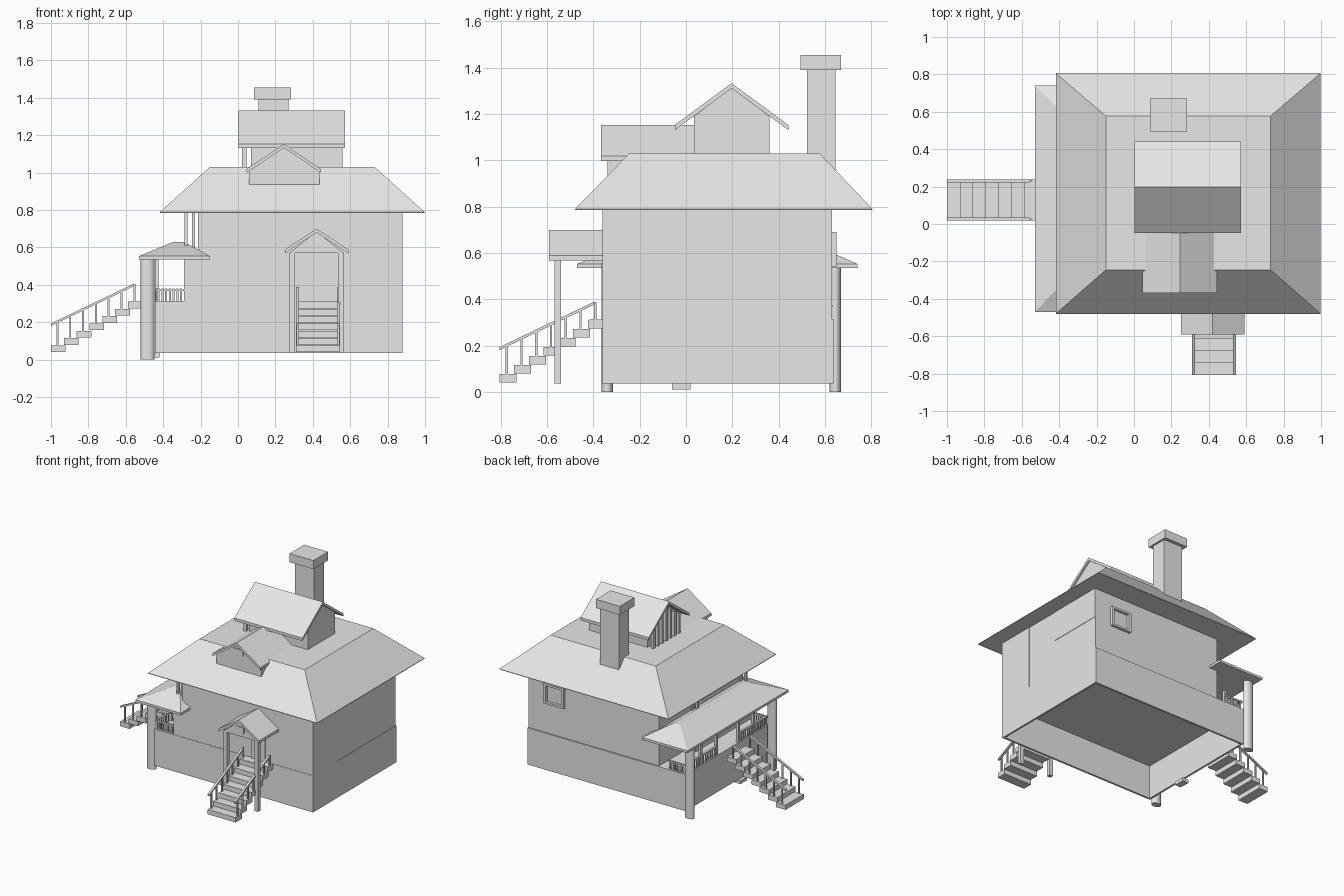
import bpy, bmesh, math
from mathutils import Matrix, Vector

cube = bpy.data.objects.get("Cube")
if cube:
    bpy.data.objects.remove(cube)

grey = bpy.data.materials.new("plain_grey")
grey.use_nodes = True
grey.diffuse_color = (0.8, 0.8, 0.8, 1)
grey.node_tree.nodes["Principled BSDF"].inputs["Base Color"].default_value = (0.8, 0.8, 0.8, 1)


def finish(name, bm):
    bmesh.ops.recalc_face_normals(bm, faces=bm.faces)
    mesh = bpy.data.meshes.new(name)
    bm.to_mesh(mesh)
    bm.free()
    mesh.materials.append(grey)
    obj = bpy.data.objects.new(name, mesh)
    bpy.context.collection.objects.link(obj)
    return obj


def boxes(name, *spans):
    """One object from any number of boxes given as (x, X, y, Y, z, Z)."""
    bm = bmesh.new()
    for x, X, y, Y, z, Z in spans:
        size = Matrix.Diagonal((X - x, Y - y, Z - z, 1))
        mid = Matrix.Translation(((x + X) / 2, (y + Y) / 2, (z + Z) / 2))
        bmesh.ops.create_cube(bm, size=1, matrix=mid @ size)
    return finish(name, bm)


def prism(name, profile, axis, a, b):
    """Extrude a profile along x (points are y, z) or along y (points are x, z)."""
    def place(p, t):
        return (t, p[0], p[1]) if axis == "x" else (p[0], t, p[1])
    bm = bmesh.new()
    face = bm.faces.new([bm.verts.new(place(p, a)) for p in profile])
    moved = bmesh.ops.extrude_face_region(bm, geom=[face])["geom"]
    shift = Vector(place((0, 0), b - a))
    bmesh.ops.translate(bm, vec=shift, verts=[v for v in moved if isinstance(v, bmesh.types.BMVert)])
    bm.faces.ensure_lookup_table()
    return finish(name, bm)


def hip_roof(name, low, high, z, Z, lip):
    """Hipped roof with a thin vertical eave edge; low and high are (x, X, y, Y)."""
    bm = bmesh.new()
    rings = []
    for (x, X, y, Y), h in ((low, z), (low, z + lip), (high, Z)):
        rings.append([bm.verts.new((*c, h)) for c in ((x, y), (X, y), (X, Y), (x, Y))])
    for r, s in zip(rings, rings[1:]):
        for i in range(4):
            j = (i + 1) % 4
            bm.faces.new((r[i], r[j], s[j], s[i]))
    bm.faces.new(rings[0])
    bm.faces.new(rings[-1])
    return finish(name, bm)


def gable_roof(name, mid, half, eave, peak, thick, axis, a, b):
    outer = [(mid - half, eave), (mid, peak), (mid + half, eave)]
    inner = [(u, h - thick) for u, h in reversed(outer)]
    return prism(name, outer + inner, axis, a, b)


def column(name, x, y, rx, ry, z, Z):
    bm = bmesh.new()
    bmesh.ops.create_cone(bm, cap_ends=True, segments=24, radius1=1, radius2=1, depth=1,
                          matrix=Matrix.Translation((x, y, (z + Z) / 2))
                          @ Matrix.Diagonal((rx, ry, Z - z, 1)))
    obj = finish(name, bm)
    bpy.ops.object.select_all(action="DESELECT")
    bpy.context.view_layer.objects.active = obj
    obj.select_set(True)
    bpy.ops.object.shade_smooth_by_angle()


def stairs(name, axis, start, end, side_a, side_b):
    """Floating steps climbing along an axis, with a sloped handrail on each side."""
    def span(u, U, v, V, z, Z):
        return (u, U, v, V, z, Z) if axis == "x" else (v, V, u, U, z, Z)
    count, run = 7, (end - start) / 7
    steps, posts = [], []
    for i in range(count):
        u, top = start + i * run, 0.076 + i * 0.039
        steps.append(span(u, u + run * 1.15, side_a, side_b, top - 0.036, top))
        p = u + run * 0.5
        rail = 0.19 + 0.48 * (p - start)
        for v in (side_a + 0.008, side_b - 0.008):
            posts.append(span(p - 0.005, p + 0.005, v - 0.005, v + 0.005, top, rail))
    boxes(name + "_steps", *steps)
    boxes(name + "_rail_posts", *posts)
    top_end = end - 0.04
    rise = 0.19 + 0.48 * (top_end - start)
    profile = [(start, 0.18), (start, 0.193), (top_end, rise + 0.003), (top_end, rise - 0.01)]
    for side, v in (("near", side_a), ("far", side_b - 0.016)):
        prism(f"{name}_handrail_{side}", profile, "y" if axis == "x" else "x", v, v + 0.016)


# Hollow base skirt with the floor slab over it
boxes("base_walls",
      (-0.445, 0.88, -0.36, -0.345, 0.035, 0.312), (-0.445, 0.88, 0.625, 0.64, 0.035, 0.312),
      (-0.445, -0.43, -0.36, 0.64, 0.035, 0.312), (0.865, 0.88, -0.36, 0.64, 0.035, 0.312))
boxes("floor_slab", (-0.44, 0.875, -0.355, 0.635, 0.29, 0.312))
boxes("base_drain", (-0.47, -0.42, -0.06, 0.02, 0.01, 0.035))
boxes("floor_hatch", (0.6, 0.76, 0.22, 0.38, 0.283, 0.29))

# Upper storey, stepped at the porch side
boxes("upper_walls", (-0.215, 0.876, -0.357, 0.63, 0.312, 0.79))
boxes("porch_wall", (-0.29, -0.215, -0.357, 0.3, 0.312, 0.556))
boxes("wall_panels", (0.87, 0.88, -0.36, -0.075, 0.312, 0.79),
      (0.87, 0.879, 0.2, 0.63, 0.56, 0.79))
boxes("corner_posts", *[(x, x + 0.015, y, y + 0.02, 0.55, 0.79)
                        for x in (-0.285, -0.245) for y in (-0.33, 0.25)])

# Main roof
hip_roof("main_roof", (-0.418, 0.998, -0.48, 0.806), (-0.15, 0.73, -0.245, 0.577), 0.785, 1.03, 0.004)

# Side porch
hip_roof("porch_roof", (-0.53, -0.15, -0.47, 0.74), (-0.345, -0.29, -0.28, 0.56), 0.535, 0.63, 0.018)
for i, y in enumerate((-0.34, 0.645)):
    column(f"porch_column_{i}", -0.483, y, 0.037, 0.025, 0, 0.54)
boxes("porch_posts", *[(-0.445, -0.425, y - 0.01, y + 0.01, 0.312, 0.54)
                       for y in (-0.18, 0.0, 0.26, 0.45)])
sections = ((-0.34, 0.01), (0.25, 0.63))
boxes("porch_rails", *[(-0.445, -0.43, a, b, 0.372, 0.384) for a, b in sections],
      *[(-0.445, -0.29, y, y + 0.012, 0.366, 0.376) for y in (-0.35, 0.62)])
boxes("porch_pickets",
      *[(-0.441, -0.434, a + (b - a) * i / 14, a + (b - a) * i / 14 + 0.008, 0.312, 0.375)
        for a, b in sections for i in range(14)],
      *[(-0.43 + i * 0.02, -0.419 + i * 0.02, y, y + 0.007, 0.312, 0.38)
        for y in (-0.348, 0.622) for i in range(7)])

# Both flights of steps
stairs("porch_stairs", "x", -1.0, -0.52, 0.02, 0.238)
stairs("entry_stairs", "y", -0.806, -0.36, 0.31, 0.545)

# Entry canopy and door
gable_roof("entry_roof", 0.42, 0.17, 0.588, 0.7, 0.02, "y", -0.592, -0.35)
prism("entry_pediment", [(0.275, 0.57), (0.42, 0.685), (0.565, 0.57)], "y", -0.575, -0.36)
boxes("entry_vent", (0.385, 0.455, -0.582, -0.57, 0.6, 0.645))
boxes("entry_posts", *[(x, x + 0.03, -0.568, -0.54, 0.035, 0.575) for x in (0.275, 0.535)])
boxes("entry_landing", (0.31, 0.545, -0.42, -0.355, 0.29, 0.312))
boxes("front_door", (0.37, 0.48, -0.365, -0.355, 0.312, 0.556))

# Front dormer
gable_roof("dormer_roof", 0.245, 0.2, 1.018, 1.152, 0.02, "y", -0.368, 0.04)
prism("dormer_walls", [(0.06, 0.935), (0.06, 1.015), (0.245, 1.14), (0.435, 1.015), (0.435, 0.935)],
      "y", -0.34, 0.04)
boxes("dormer_vent", (0.205, 0.285, -0.347, -0.335, 1.05, 1.095))

# Raised roof room with a slatted end
gable_roof("loft_roof", 0.197, 0.245, 1.153, 1.333, 0.022, "x", 0.003, 0.573)
prism("loft_walls", [(0.035, 1.02), (0.035, 1.19), (0.197, 1.315), (0.36, 1.19), (0.36, 1.02)],
      "x", 0.07, 0.56)
boxes("loft_slats", *[(0.022, 0.045, 0.035 + i * 0.05, 0.055 + i * 0.05, 1.025,
                       1.18 + 0.105 * (1 - abs(i - 3) / 3)) for i in range(7)])

# Chimney
boxes("chimney_stack", (0.11, 0.27, 0.523, 0.645, 0.93, 1.395))
boxes("chimney_cap", (0.085, 0.284, 0.495, 0.67, 1.39, 1.455))

# Back window frame
boxes("back_window_frame",
      (0.57, 0.59, 0.625, 0.65, 0.54, 0.69), (0.72, 0.74, 0.625, 0.65, 0.54, 0.69),
      (0.57, 0.74, 0.625, 0.65, 0.54, 0.555), (0.57, 0.74, 0.625, 0.65, 0.675, 0.69))
